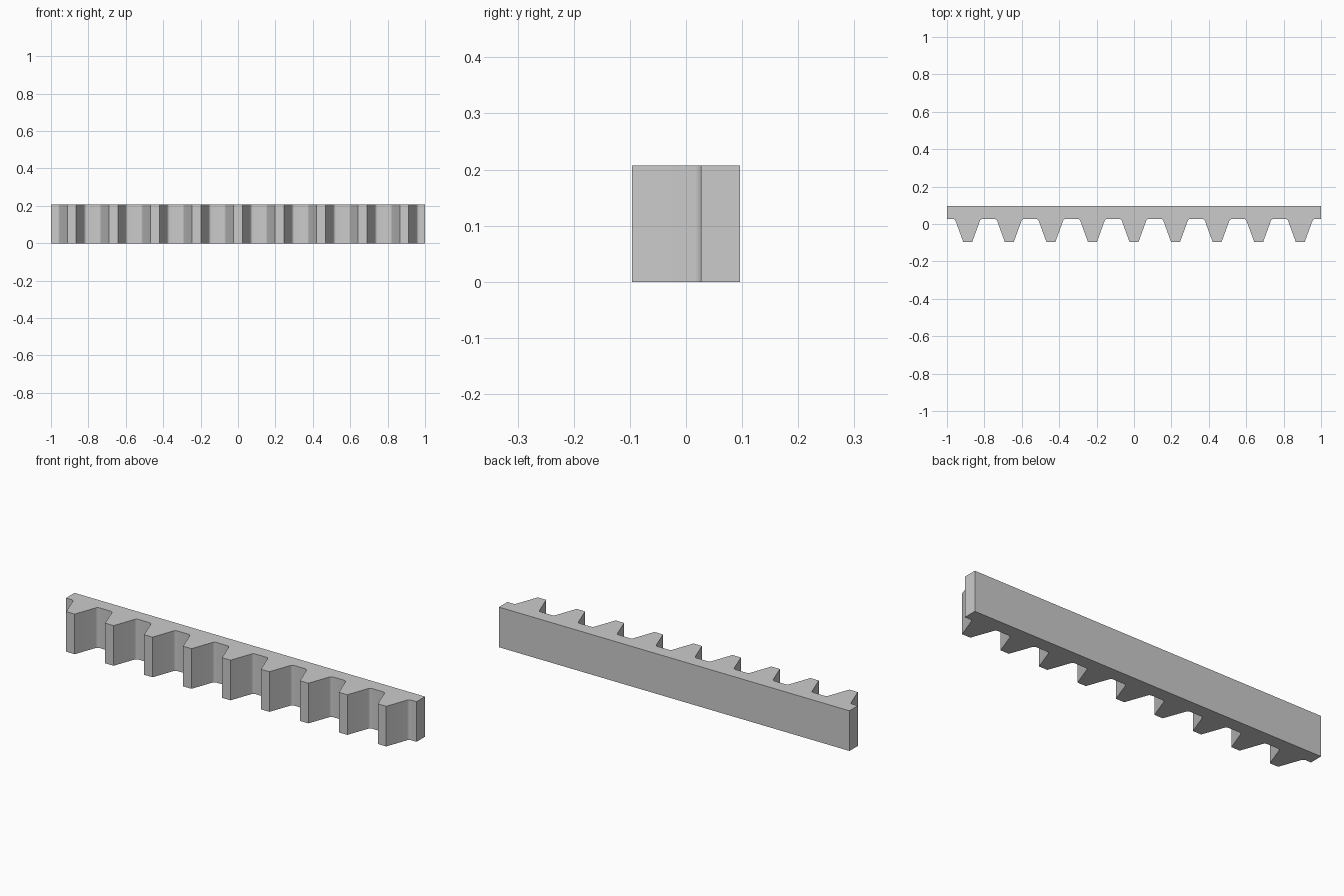
import bpy, bmesh, math
from mathutils import Vector

if "Cube" in bpy.data.objects:
    bpy.data.objects.remove(bpy.data.objects["Cube"])

TEETH = 9
PITCH = 2 / TEETH
HEIGHT = 0.207
BACK, ROOT, TIP = 0.096, 0.027, -0.096
TIP_HALF = 0.024
ANGLE = math.radians(20)      # flank slope
FILLET = 0.016                # rounding at the tooth root
STEPS = 6

# Half of one tooth, from the tip corner to the rounded root
root_half = TIP_HALF + (ROOT - TIP) * math.tan(ANGLE)
arc_x = root_half + FILLET * math.tan((math.pi / 2 - ANGLE) / 2)
half = [(TIP_HALF, TIP)]
for i in range(STEPS + 1):
    a = math.pi - ANGLE + (ANGLE - math.pi / 2) * i / STEPS
    half.append((arc_x + FILLET * math.cos(a), ROOT - FILLET + FILLET * math.sin(a)))

# Whole outline: repeated teeth along the front, straight back
outline = [(-1, ROOT)]
for t in range(TEETH):
    cx = -1 + PITCH * (t + 0.5)
    outline += [(cx - x, y) for x, y in reversed(half)]
    outline += [(cx + x, y) for x, y in half]
outline += [(1, ROOT), (1, BACK), (-1, BACK)]

# Extrude the outline into the rack
bm = bmesh.new()
face = bm.faces.new([bm.verts.new((x, y, 0)) for x, y in outline])
ext = bmesh.ops.extrude_face_region(bm, geom=[face])
top = [v for v in ext["geom"] if isinstance(v, bmesh.types.BMVert)]
bmesh.ops.translate(bm, verts=top, vec=Vector((0, 0, HEIGHT)))
bmesh.ops.recalc_face_normals(bm, faces=bm.faces)
mesh = bpy.data.meshes.new("gear_rack")
bm.to_mesh(mesh)
bm.free()

rack = bpy.data.objects.new("gear_rack", mesh)
bpy.context.collection.objects.link(rack)
grey = bpy.data.materials.new("light_grey")
grey.diffuse_color = (0.6, 0.6, 0.6, 1)
grey.use_nodes = True
grey.node_tree.nodes["Principled BSDF"].inputs["Base Color"].default_value = grey.diffuse_color
mesh.materials.append(grey)

# Smooth root fillets, crisp corners
bpy.context.view_layer.objects.active = rack
rack.select_set(True)
bpy.ops.object.shade_smooth_by_angle(angle=math.radians(20))
